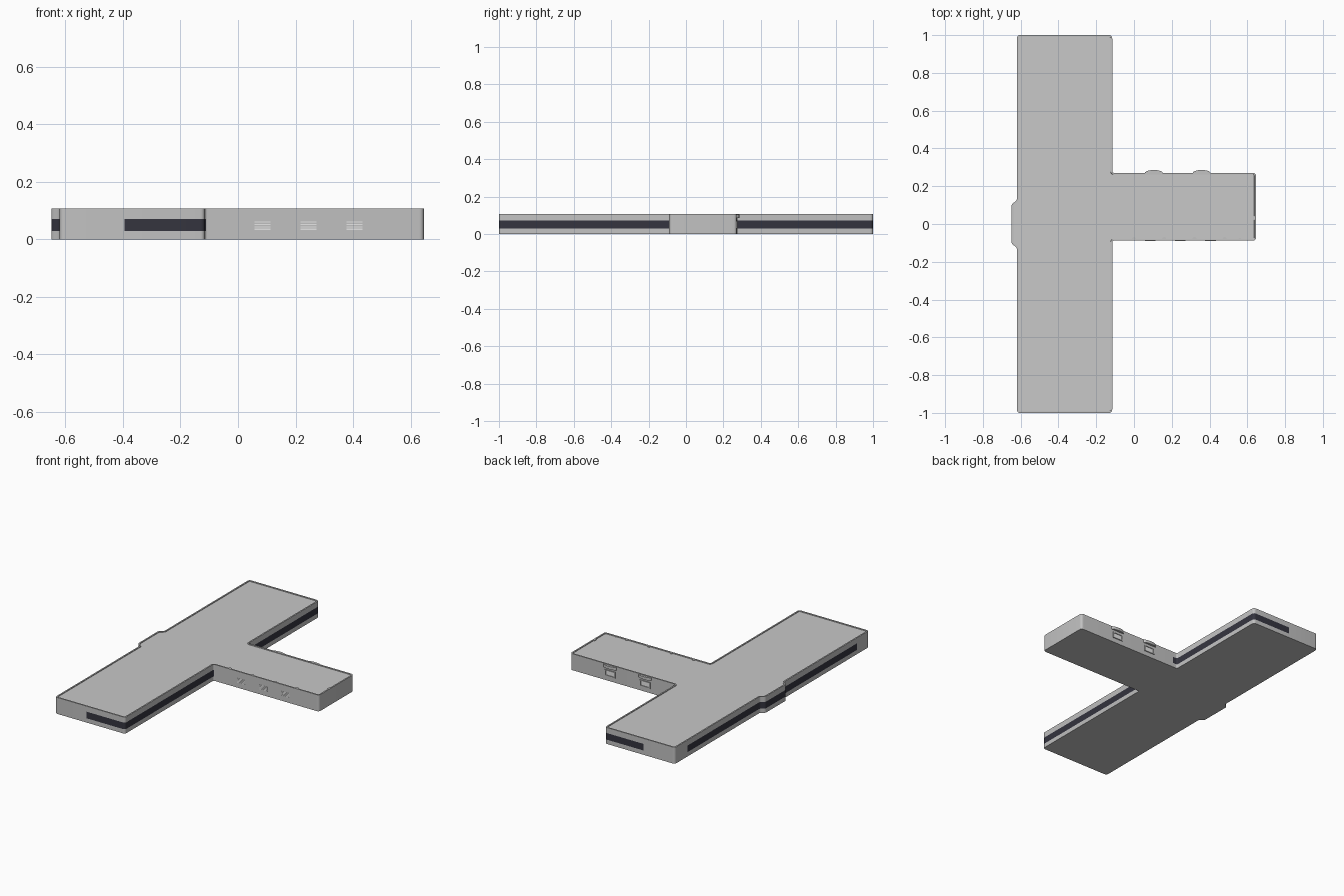
import bpy, bmesh, math
from mathutils import Vector

if "Cube" in bpy.data.objects:
    bpy.data.objects.remove(bpy.data.objects["Cube"])


def material(name, rgb):
    m = bpy.data.materials.new(name)
    m.diffuse_color = (*rgb, 1)
    m.use_nodes = True
    m.node_tree.nodes["Principled BSDF"].inputs["Base Color"].default_value = m.diffuse_color
    return m


WALL = material("wall grey", (0.54, 0.54, 0.54))
ROOF = material("roof grey", (0.58, 0.58, 0.58))
DARK = material("dark window band", (0.035, 0.035, 0.05))
LIGHT = material("light window", (0.8, 0.8, 0.8))
H, BAND_LOW, BAND_HIGH = 0.107, 0.028, 0.071


def finish(name, bm, mats):
    bmesh.ops.recalc_face_normals(bm, faces=bm.faces)
    mesh = bpy.data.meshes.new(name)
    bm.to_mesh(mesh)
    bm.free()
    for m in mats:
        mesh.materials.append(m)
    ob = bpy.data.objects.new(name, mesh)
    bpy.context.collection.objects.link(ob)
    return ob


def rounded(corners, steps=5):
    """Outline with each (x, y, radius) corner rounded; radius 0 keeps the point."""
    out = []
    for i, (x, y, r) in enumerate(corners):
        p = Vector((x, y))
        if r == 0:
            out.append(p)
            continue
        a = (Vector(corners[i - 1][:2]) - p).normalized() * r
        b = (Vector(corners[(i + 1) % len(corners)][:2]) - p).normalized() * r
        for k in range(steps + 1):
            t = k / steps
            out.append(p + a * (1 - t) ** 2 + b * t ** 2)
    return out


def prism(name, pts, z0, z1, mat):
    bm = bmesh.new()
    lo = [bm.verts.new((x, y, z0)) for x, y in pts]
    hi = [bm.verts.new((x, y, z1)) for x, y in pts]
    bm.faces.new(lo)
    bm.faces.new(hi)
    for i in range(len(pts)):
        j = (i + 1) % len(pts)
        bm.faces.new((lo[i], lo[j], hi[j], hi[i]))
    return finish(name, bm, [mat])


def box(name, x0, x1, y0, y1, z0, z1, mat):
    return prism(name, [(x0, y0), (x1, y0), (x1, y1), (x0, y1)], z0, z1, mat)


# T-shaped building outline, with plain points where the window band ends
R = 0.018
outline = rounded([
    (-0.62, -1, R), (-0.395, -1, 0), (-0.115, -1, R),
    (-0.115, -0.088, 0.01), (0.646, -0.088, R), (0.646, 0.271, R),
    (-0.085, 0.271, 0), (-0.115, 0.271, 0.01), (-0.115, 1, R),
    (-0.395, 1, 0), (-0.62, 1, R), (-0.62, 0.87, 0),
    (-0.62, 0.125, 0.01), (-0.648, 0.105, 0.01),
    (-0.648, -0.105, 0.01), (-0.62, -0.125, 0.01), (-0.62, -0.88, 0)])

bm = bmesh.new()
rings = [[bm.verts.new((p.x, p.y, z)) for p in outline]
         for z in (0, BAND_LOW, BAND_HIGH, H)]
bm.faces.new(rings[0])
top = bm.faces.new(rings[-1])
n = len(outline)
for level in range(3):
    for i in range(n):
        j = (i + 1) % n
        f = bm.faces.new((rings[level][i], rings[level][j],
                          rings[level + 1][j], rings[level + 1][i]))
        c = f.calc_center_median()
        solid_end = c.x < -0.395 and (c.y > 0.87 or c.y < -0.88)
        on_bar = c.x < -0.112 or (c.x < -0.09 and c.y > 0.2)
        if level == 1 and on_bar and not solid_end:
            f.material_index = 2
bmesh.ops.recalc_face_normals(bm, faces=bm.faces)
# low parapet around a sunken roof
bmesh.ops.inset_region(bm, faces=[top], thickness=0.009)
bmesh.ops.inset_region(bm, faces=[top], thickness=0.0004, depth=-0.004)
top.material_index = 1
building = finish("building_shell", bm, [WALL, ROOF, DARK])
bpy.context.view_layer.objects.active = building
building.select_set(True)
bpy.ops.object.shade_smooth_by_angle(angle=math.radians(30))
building.select_set(False)

# small half-round posts inside the parapet
for k, x in enumerate((0.0, 0.16, 0.32, 0.48, 0.56)):
    r = 0.011 if k < 4 else 0.007
    pts = [(x + r * math.cos(math.pi * t / 8), -0.08 + r * math.sin(math.pi * t / 8))
           for t in range(9)]
    prism(f"parapet_post_{k + 1}", pts, 0.095, H, WALL)
box("parapet_post_end", 0.63, 0.638, 0.022, 0.042, 0.095, H, WALL)

# front windows of the wing: light slats
for k, x in enumerate((0.085, 0.245, 0.405)):
    for s in range(4):
        z = 0.033 + s * 0.0085
        box(f"front_window_{k + 1}_slat_{s + 1}", x - 0.028, x + 0.028,
            -0.0892, -0.087, z, z + 0.0035, LIGHT)

# rear bays: curved canopy over a framed window
for k, x in enumerate((0.105, 0.358)):
    w, d, y = 0.047, 0.016, 0.27
    arc = [(x + w * math.cos(math.pi * t / 12), y + d * math.sin(math.pi * t / 12))
           for t in range(13)]
    prism(f"rear_bay_canopy_{k + 1}", arc, 0.085, 0.104, WALL)
    box(f"rear_window_{k + 1}", x - 0.034, x + 0.034, y, y + 0.002, 0.034, 0.066, LIGHT)
    for side in (-1, 1):
        c = x + side * 0.034
        box(f"rear_window_{k + 1}_jamb", c - 0.004, c + 0.004, y, y + 0.006,
            0.03, 0.07, WALL)
    for z in (0.03, 0.064):
        box(f"rear_window_{k + 1}_rail", x - 0.03, x + 0.03, y, y + 0.006,
            z, z + 0.006, WALL)
